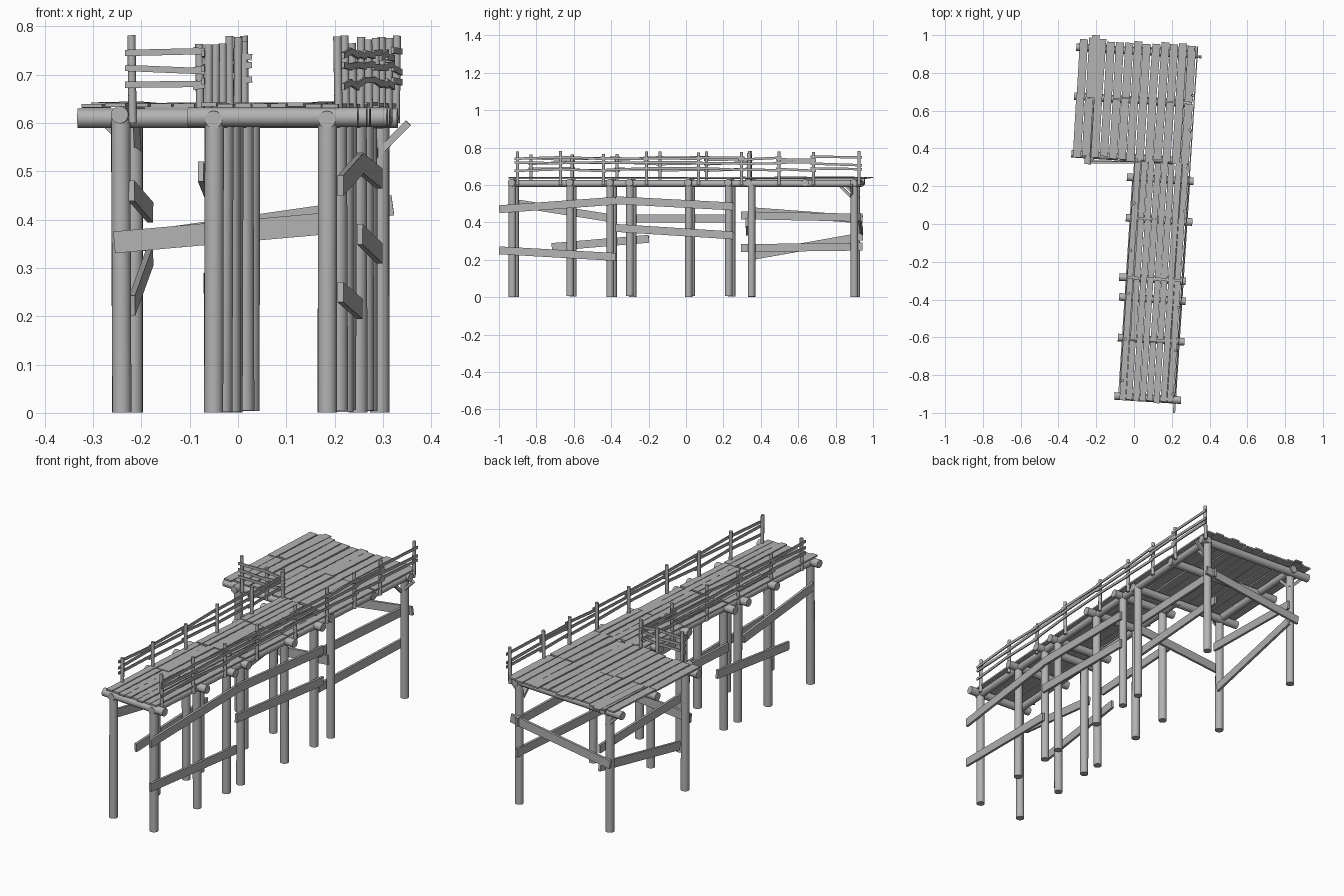
import bpy, bmesh, math, random
from mathutils import Vector, Matrix

random.seed(4)
if "Cube" in bpy.data.objects:
    bpy.data.objects.remove(bpy.data.objects["Cube"])

wood = bpy.data.materials.new("weathered_grey")
wood.use_nodes = True
GREY = (0.45, 0.45, 0.45, 1)
wood.diffuse_color = GREY
wood.node_tree.nodes["Principled BSDF"].inputs["Base Color"].default_value = GREY

# The whole pier is turned slightly: u runs across it, v along it
TURN = Matrix.Rotation(math.radians(-3.7), 4, 'Z')


def P(u, v, z):
    return TURN @ Vector((u, v, z))


def jit(a):
    return random.uniform(-a, a)


def add_log(bm, p, q, r, sides=16):
    d = q - p
    rot = d.to_track_quat('Z', 'Y').to_matrix().to_4x4()
    bmesh.ops.create_cone(bm, cap_ends=True, segments=sides, radius1=r, radius2=r,
                          depth=d.length, matrix=Matrix.Translation((p + q) / 2) @ rot)


def add_board(bm, p, q, thick, height):
    # board from p to q, its height kept upright
    d = q - p
    x = d.normalized()
    y = Vector((0, 0, 1)).cross(x).normalized()
    rot = Matrix((x, y, x.cross(y))).transposed().to_4x4()
    scale = Matrix.Diagonal((d.length, thick, height, 1))
    bmesh.ops.create_cube(bm, size=1, matrix=Matrix.Translation((p + q) / 2) @ rot @ scale)


def finish(name, bm, smooth=False):
    me = bpy.data.meshes.new(name)
    bm.to_mesh(me)
    bm.free()
    me.materials.append(wood)
    ob = bpy.data.objects.new(name, me)
    bpy.context.collection.objects.link(ob)
    if smooth:
        bpy.ops.object.select_all(action='DESELECT')
        bpy.context.view_layer.objects.active = ob
        ob.select_set(True)
        bpy.ops.object.shade_smooth_by_angle(angle=math.radians(40))


LEFT, RIGHT, FAR = 0.01, 0.245, -0.265
ROWS = [-0.915, -0.605, -0.39, -0.285, 0.03, 0.245]

# Piles: a pair per walkway row, then the platform corners
bm = bmesh.new()
piles = [(u, v) for v in ROWS for u in (LEFT, RIGHT)]
piles += [(FAR, 0.335), (RIGHT, 0.367), (FAR - 0.01, 0.895), (RIGHT - 0.01, 0.917)]
for u, v in piles:
    add_log(bm, P(u + jit(0.003), v, 0.003 + jit(0.003)), P(u, v, 0.61), 0.02)
finish("piles", bm, True)

# Cross logs, overhanging the piles on both sides
bm = bmesh.new()
for v in ROWS:
    s = jit(0.012)
    add_log(bm, P(-0.055 + s, v, 0.612), P(0.298 + s, v, 0.612), 0.02)
for u0, u1, v in ((-0.355, 0.265, 0.35), (-0.36, 0.265, 0.655), (-0.365, 0.272, 0.915)):
    add_log(bm, P(u0, v, 0.61), P(u1, v, 0.61), 0.02)
finish("cross_logs", bm, True)

# Long logs under the deck
bm = bmesh.new()
for u, v0, v1, z in ((LEFT, -0.935, 0.37, 0.607), (RIGHT, -0.935, 0.94, 0.607),
                     (FAR, 0.30, 0.94, 0.617)):
    add_log(bm, P(u, v0, z), P(u, v1, z), 0.018)
finish("long_logs", bm, True)


# Deck planks, laid lengthwise in sections
def deck(name, u0, u1, count, cuts, ragged):
    bm = bmesh.new()
    w = (u1 - u0) / count
    for v0, v1 in zip(cuts, cuts[1:]):
        for i in range(count):
            u = u0 + (i + 0.5) * w
            z = 0.637 + jit(0.002)
            add_board(bm, P(u + jit(0.002), v0 + jit(ragged), z),
                      P(u + jit(0.002), v1 + jit(ragged), z + jit(0.002)), w * 0.9, 0.008)
    return bm


finish("walkway_planks",
       deck("walkway", -0.02, 0.27, 8, (-0.935, -0.61, -0.285, 0.03, 0.335), 0.008))
bm = deck("platform", -0.35, 0.27, 13, (0.338, 0.655, 0.963), 0.01)
add_board(bm, P(-0.27, 0.66, 0.642), P(-0.265, 0.984, 0.64), 0.04, 0.006)
finish("platform_planks", bm)

# Side braces: across position, then start and end as (v, z)
BRACES = [
    (0.276, -0.983, 0.47, -0.36, 0.515), (0.276, -0.983, 0.25, -0.36, 0.215),
    (0.276, -0.36, 0.518, 0.27, 0.485), (0.276, -0.36, 0.37, 0.27, 0.33),
    (0.219, 0.31, 0.437, 0.96, 0.425), (0.219, 0.31, 0.262, 0.96, 0.27),
    (-0.019, -0.9, 0.5, -0.39, 0.42), (-0.019, -0.72, 0.268, -0.2, 0.312),
    (-0.019, -0.28, 0.42, 0.26, 0.42),
    (-0.242, 0.325, 0.46, 0.93, 0.415), (-0.242, 0.35, 0.222, 0.93, 0.325),
]
bm = bmesh.new()
for u, v0, z0, v1, z1 in BRACES:
    add_board(bm, P(u, v0, z0), P(u, v1, z1), 0.012, 0.042)
finish("side_braces", bm)

# Platform cross braces, front and back
bm = bmesh.new()
add_board(bm, P(-0.277, 0.31, 0.353), P(0.25, 0.342, 0.40), 0.012, 0.045)
add_board(bm, P(-0.30, 0.922, 0.35), P(0.26, 0.944, 0.43), 0.012, 0.042)
finish("cross_braces", bm)

# Knee braces at the outer platform piles
bm = bmesh.new()
for u, side in ((FAR, -1), (RIGHT - 0.02, 1)):
    add_board(bm, P(u, 0.905, 0.53), P(u + side * 0.07, 0.905, 0.60), 0.014, 0.014)
    add_board(bm, P(u, 0.905, 0.53), P(u, 0.835, 0.60), 0.014, 0.014)
finish("knee_braces", bm)


# Railing: thin poles with three slightly crooked rails between them
def railing(name, points, side):
    bm = bmesh.new()
    for u, v in points:
        add_log(bm, P(u, v, 0.60), P(u + jit(0.003), v, 0.772 + jit(0.01)), 0.0085, 10)
    for (u0, v0), (u1, v1) in zip(points, points[1:]):
        out = Vector((v1 - v0, u0 - u1, 0)).normalized() * 0.01 * side
        ext = Vector((u1 - u0, v1 - v0, 0)).normalized() * 0.015
        a = Vector((u0, v0, 0)) + out - ext
        b = Vector((u1, v1, 0)) + out + ext
        for z in (0.742, 0.714, 0.682):
            add_board(bm, P(a.x, a.y, z + jit(0.009)), P(b.x, b.y, z + jit(0.009)), 0.006, 0.013)
    finish(name, bm, True)


railing("right_railing", [(0.266, v) for v in
                          (-0.885, -0.655, -0.425, -0.195, 0.085, 0.315, 0.515, 0.70, 0.945)], 1)
railing("left_railing", [(-0.008, v) for v in (-0.83, -0.61, -0.37, -0.14, 0.11, 0.335)], -1)
railing("platform_railing", [(-0.24, 0.33), (-0.10, 0.335), (-0.008, 0.34)], 1)
